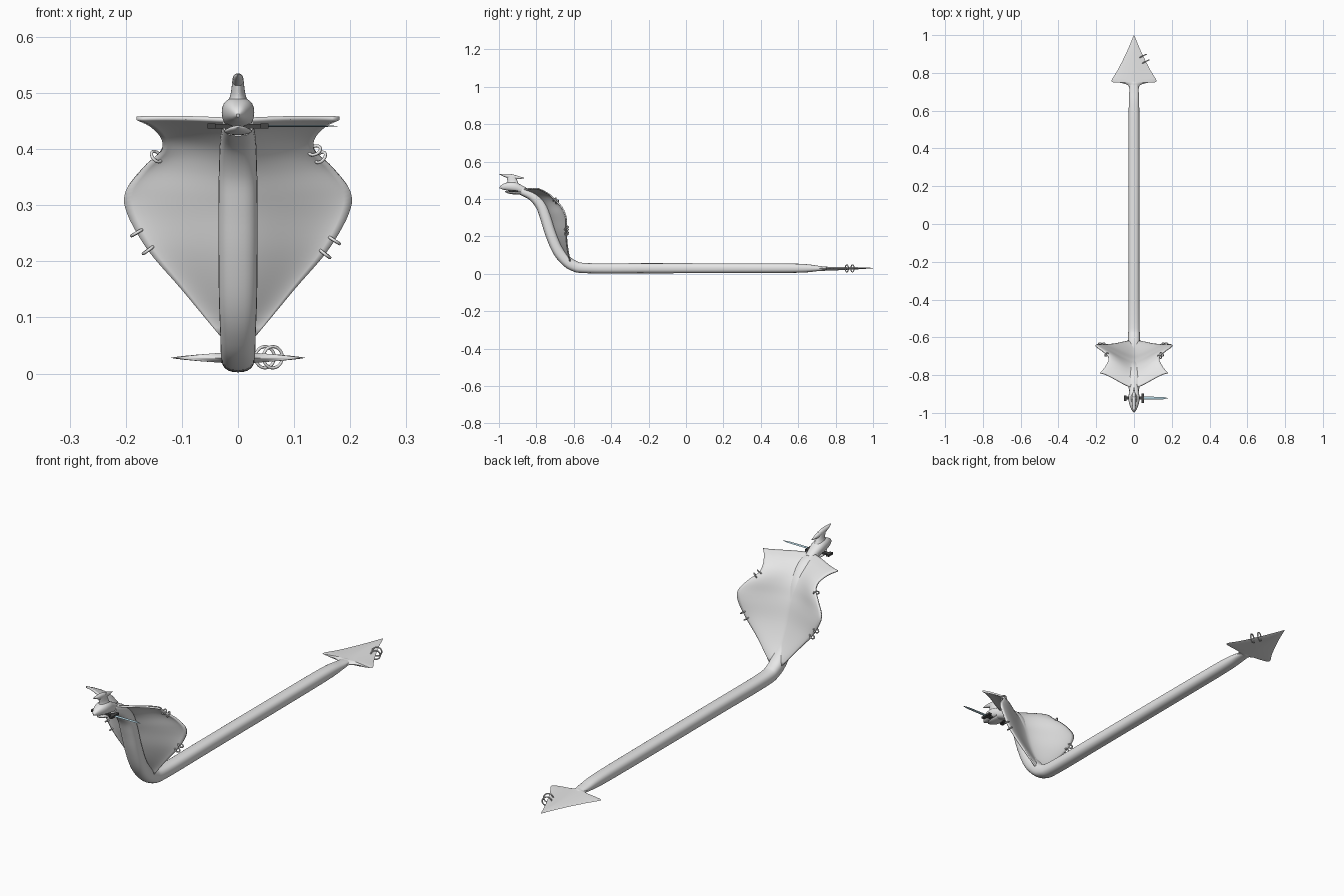
import bpy, math
from mathutils import Vector

cube = bpy.data.objects.get("Cube")
if cube:
    bpy.data.objects.remove(cube)


def material(name, rgb):
    m = bpy.data.materials.new(name)
    m.use_nodes = True
    m.diffuse_color = (*rgb, 1)
    m.node_tree.nodes["Principled BSDF"].inputs["Base Color"].default_value = (*rgb, 1)
    return m


SKIN = material("pale grey", (0.8, 0.8, 0.8))
DARK = material("dark handle", (0.06, 0.06, 0.06))
STEEL = material("blue steel", (0.42, 0.6, 0.68))


def spline(points, u):
    """Point on a Catmull-Rom curve; u counts control points."""
    n = len(points)
    i = min(int(u), n - 2)
    t = u - i
    b, c = Vector(points[i]), Vector(points[i + 1])
    a = Vector(points[i - 1]) if i > 0 else 2 * b - c
    d = Vector(points[i + 2]) if i + 2 < n else 2 * c - b
    return 0.5 * (2 * b + (c - a) * t + (2 * a - 5 * b + 4 * c - d) * t * t
                  + (3 * b - a - 3 * c + d) * t ** 3)


def samples(points, steps):
    n = (len(points) - 1) * steps
    return [spline(points, k / steps) for k in range(n + 1)]


def skin_rows(name, rows, mat, closed):
    """Mesh through equal rows of points; closed rows make a capped tube."""
    w = len(rows[0])
    verts = [p for row in rows for p in row]
    faces = []
    for r in range(len(rows) - 1):
        for c in range(w if closed else w - 1):
            d = (c + 1) % w
            faces.append((r * w + c, r * w + d, (r + 1) * w + d, (r + 1) * w + c))
    if closed:
        faces += [tuple(reversed(range(w))), tuple(range(len(verts) - w, len(verts)))]
    me = bpy.data.meshes.new(name)
    me.from_pydata(verts, [], faces)
    me.materials.append(mat)
    ob = bpy.data.objects.new(name, me)
    bpy.context.collection.objects.link(ob)
    finish(ob)
    return ob


def finish(ob, angle=50):
    bpy.ops.object.select_all(action='DESELECT')
    ob.select_set(True)
    bpy.context.view_layer.objects.active = ob
    bpy.ops.object.mode_set(mode='EDIT')
    bpy.ops.mesh.select_all(action='SELECT')
    bpy.ops.mesh.normals_make_consistent(inside=False)
    bpy.ops.object.mode_set(mode='OBJECT')
    bpy.ops.object.shade_smooth_by_angle(angle=math.radians(angle))


def tube(name, stations, mat=SKIN, power=2.0, sides=24, steps=5):
    """Loft along the middle plane; stations are y, z, half width, half depth."""
    pts = samples(stations, steps)
    rows = []
    for i, p in enumerate(pts):
        q, o = pts[min(i + 1, len(pts) - 1)], pts[max(i - 1, 0)]
        t = Vector((0, q[0] - o[0], q[1] - o[1])).normalized()
        up = Vector((0, -t.z, t.y))
        row = []
        for k in range(sides):
            a = math.tau * k / sides
            cx, cz = [math.copysign(abs(v) ** (2 / power), v) for v in (math.cos(a), math.sin(a))]
            row.append(Vector((cx * p[2], p[0], p[1])) + up * cz * p[3])
        rows.append(row)
    return skin_rows(name, rows, mat, True)


def box(name, centre, size, mat):
    bpy.ops.mesh.primitive_cube_add(size=1, location=centre)
    ob = bpy.context.object
    ob.name = name
    ob.scale = size
    ob.data.materials.append(mat)
    return ob


def ring(centre, axis, radius=0.011):
    bpy.ops.mesh.primitive_torus_add(major_radius=radius, minor_radius=0.0028,
                                     major_segments=24, minor_segments=8, location=centre)
    ob = bpy.context.object
    ob.name = "ring"
    ob.rotation_euler = Vector(axis).to_track_quat('Z', 'Y').to_euler()
    ob.data.materials.append(SKIN)
    bpy.ops.object.shade_smooth()


# Long body, rising into the neck
tube("body", [(0.76, 0.028, 0.02, 0.008), (0.7, 0.029, 0.025, 0.015), (0.6, 0.03, 0.028, 0.024),
              (0.3, 0.03, 0.029, 0.026), (-0.2, 0.03, 0.029, 0.027), (-0.52, 0.03, 0.03, 0.027),
              (-0.6, 0.043, 0.031, 0.029), (-0.65, 0.08, 0.032, 0.03), (-0.69, 0.135, 0.034, 0.03),
              (-0.725, 0.22, 0.035, 0.03), (-0.75, 0.3, 0.035, 0.03), (-0.775, 0.365, 0.034, 0.029),
              (-0.82, 0.415, 0.032, 0.026), (-0.88, 0.442, 0.027, 0.02)], power=2.5)

# Flat barbed tail tip
tube("tail_tip", [(0.7, 0.028, 0.022, 0.012), (0.735, 0.028, 0.032, 0.012), (0.748, 0.028, 0.075, 0.011),
                  (0.755, 0.028, 0.12, 0.01), (0.81, 0.028, 0.089, 0.009), (0.87, 0.029, 0.058, 0.007),
                  (0.93, 0.03, 0.03, 0.005), (1.0, 0.031, 0.001, 0.001)], power=1.3, steps=3)

# Hood: rim and spine curves joined by bowed rows
rim = [(0.03, -0.62, 0.065), (0.1, -0.635, 0.15), (0.16, -0.64, 0.22), (0.197, -0.64, 0.285),
       (0.2, -0.648, 0.325), (0.17, -0.67, 0.365), (0.138, -0.7, 0.395), (0.136, -0.725, 0.42),
       (0.155, -0.76, 0.442), (0.181, -0.79, 0.455)]
spine = [(0, -0.615, 0.06), (0, -0.66, 0.135), (0, -0.693, 0.21), (0, -0.715, 0.28),
         (0, -0.728, 0.315), (0, -0.745, 0.355), (0, -0.765, 0.385), (0, -0.79, 0.41),
         (0, -0.825, 0.435), (0, -0.868, 0.452)]
rows = []
for e, s in zip(samples(rim, 5), samples(spine, 5)):
    row = []
    for k in range(-14, 15):
        t = k / 14
        a = abs(t)
        f = 1 - (1 - a ** 1.5) ** 1.6
        row.append(Vector((t * e.x, s.y + (e.y - s.y) * f,
                           s.z + (e.z - s.z) * f + 0.008 * a * (1 - a))))
    rows.append(row)
hood = skin_rows("hood", rows, SKIN, False)
mod = hood.modifiers.new("Thickness", 'SOLIDIFY')
mod.thickness = 0.007
mod.offset = 0

# Head, jaw and crest
tube("head", [(-0.85, 0.437, 0.02, 0.018), (-0.89, 0.455, 0.026, 0.022), (-0.92, 0.465, 0.029, 0.026),
              (-0.95, 0.467, 0.026, 0.023), (-0.98, 0.464, 0.015, 0.014), (-0.997, 0.46, 0.003, 0.003)],
     power=2.4)
tube("lower_jaw", [(-0.86, 0.436, 0.02, 0.01), (-0.92, 0.432, 0.025, 0.007),
                   (-0.95, 0.436, 0.016, 0.006), (-0.967, 0.44, 0.002, 0.002)])
tube("crest_stem", [(-0.925, 0.472, 0.024, 0.034), (-0.928, 0.495, 0.014, 0.026),
                    (-0.935, 0.522, 0.01, 0.024)])
tube("crest", [(-1.0, 0.533, 0.001, 0.001), (-0.975, 0.528, 0.008, 0.007), (-0.94, 0.521, 0.01, 0.013),
               (-0.9, 0.515, 0.008, 0.009), (-0.865, 0.512, 0.001, 0.001)])

# Dagger held across the mouth
KY, KZ = -0.922, 0.441
box("dagger_handle", (0, KY, KZ), (0.1, 0.016, 0.008), DARK)
for side in (-1, 1):
    box("dagger_guard", (side * 0.047, KY, KZ), (0.014, 0.05 if side > 0 else 0.03, 0.009), DARK)
blade = [[Vector((x, KY + w * math.cos(a), KZ + w * 0.25 * math.sin(a)))
          for a in (0, math.pi / 2, math.pi, math.pi * 1.5)]
         for x, w in ((0.05, 0.008), (0.15, 0.007), (0.18, 0.0005))]
finish(skin_rows("dagger_blade", blade, STEEL, True), 20)

# Rings through the hood rim and the tail tip
for side, places in ((1, (1.9, 2.25, 5.65, 6.1)), (-1, (2.0, 2.45, 5.7))):
    for u in places:
        p = spline(rim, u)
        d = spline(rim, u + 0.1) - spline(rim, u - 0.1)
        ring((side * p.x, p.y, p.z), (side * d.x, d.y, d.z))
for y, x in ((0.86, 0.062), (0.89, 0.048)):
    ring((x, y, 0.029), (-0.45, 0.89, 0), 0.019)
